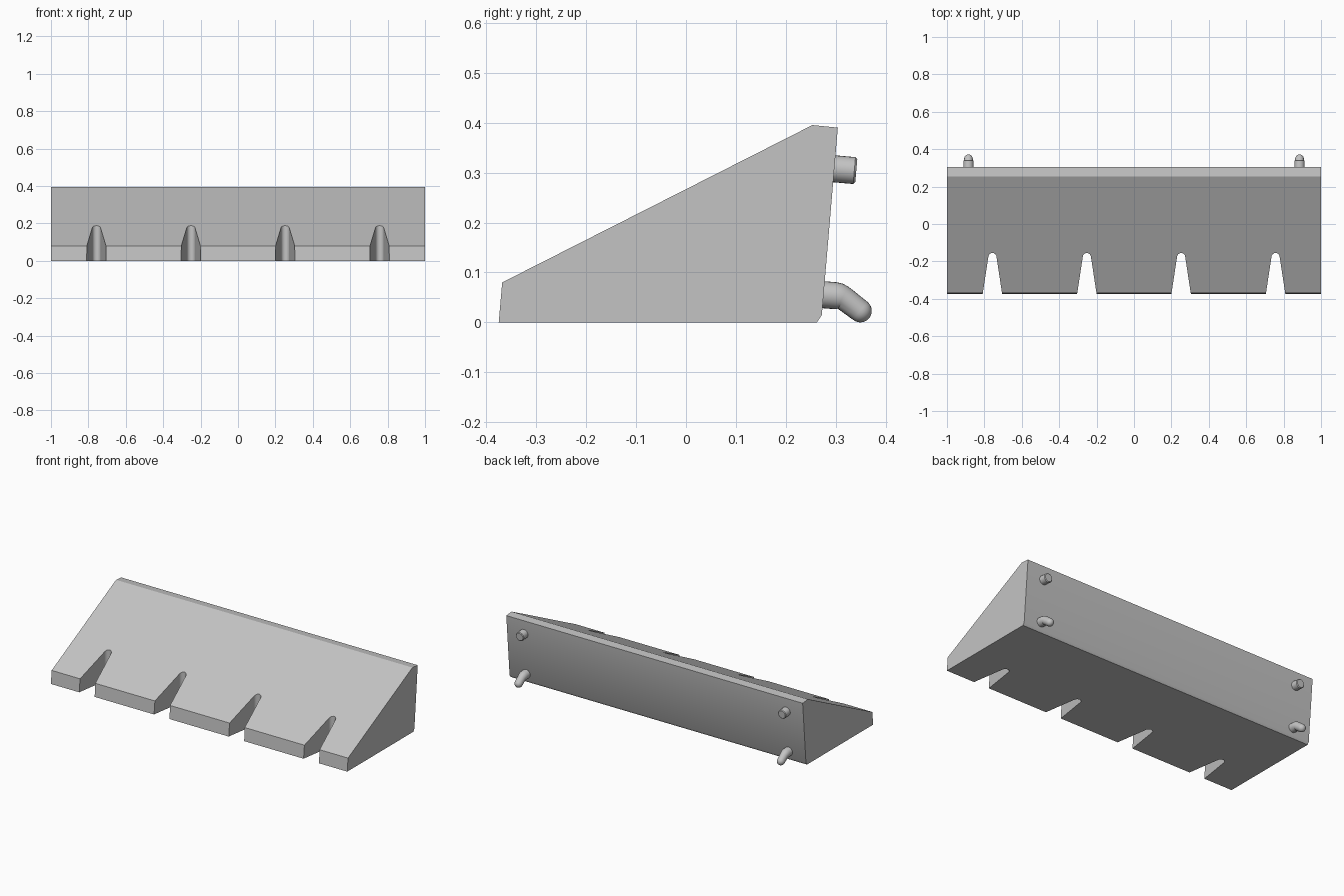
import bpy, bmesh
from math import sin, cos, pi, radians

cube = bpy.data.objects.get("Cube")
if cube:
    bpy.data.objects.remove(cube, do_unlink=True)

grey = bpy.data.materials.new("light_grey")
grey.use_nodes = True
grey.diffuse_color = (0.55, 0.55, 0.55, 1)
grey.node_tree.nodes["Principled BSDF"].inputs["Base Color"].default_value = (0.55, 0.55, 0.55, 1)


def finish(bm, name):
    bmesh.ops.recalc_face_normals(bm, faces=bm.faces)
    mesh = bpy.data.meshes.new(name)
    bm.to_mesh(mesh)
    bm.free()
    mesh.materials.append(grey)
    obj = bpy.data.objects.new(name, mesh)
    bpy.context.collection.objects.link(obj)
    return obj


def smooth(obj):
    bpy.ops.object.select_all(action='DESELECT')
    obj.select_set(True)
    bpy.context.view_layer.objects.active = obj
    bpy.ops.object.shade_smooth_by_angle(angle=radians(30))


def prism(bm, points, offset):
    face = bm.faces.new([bm.verts.new(p) for p in points])
    ext = bmesh.ops.extrude_face_region(bm, geom=[face])
    verts = [v for v in ext["geom"] if isinstance(v, bmesh.types.BMVert)]
    bmesh.ops.translate(bm, verts=verts, vec=offset)


# Wedge body: side profile run along x
profile = [(-0.375, 0), (-0.368, 0.08), (0.253, 0.395),
           (0.304, 0.39), (0.272, 0.015), (0.262, 0)]
bm = bmesh.new()
prism(bm, [(-1, y, z) for y, z in profile], (2, 0, 0))
body = finish(bm, "wedge_body")

# Four tapered, round-ended notches cut straight down through the front edge
bm = bmesh.new()
for cx in (-0.757, -0.252, 0.252, 0.757):
    r, cy = 0.022, -0.177
    arc = [(cx + r * cos(i * pi / 12), cy + r * sin(i * pi / 12)) for i in range(13)]
    plan = [(cx + 0.056, -0.4)] + arc + [(cx - 0.056, -0.4)]
    prism(bm, [(x, y, -0.1) for x, y in plan], (0, 0, 0.6))
cutter = finish(bm, "notch_cutter")
cutter.hide_render = True

cut = body.modifiers.new("notches", 'BOOLEAN')
cut.operation = 'DIFFERENCE'
cut.solver = 'EXACT'
cut.object = cutter
bpy.context.view_layer.objects.active = body
bpy.ops.object.modifier_apply(modifier=cut.name)
bpy.data.objects.remove(cutter, do_unlink=True)
smooth(body)


def sweep(name, x, stations, sides=24):
    """Round bar through (y, z, heading, radius) stations, capped at both ends."""
    bm = bmesh.new()
    rings = []
    for y, z, a, r in stations:
        rings.append([bm.verts.new((x + r * cos(t), y - r * sin(t) * sin(a), z + r * sin(t) * cos(a)))
                      for t in (2 * pi * i / sides for i in range(sides))])
    for lo, hi in zip(rings, rings[1:]):
        for i in range(sides):
            j = (i + 1) % sides
            bm.faces.new((lo[i], lo[j], hi[j], hi[i]))
    bm.faces.new(rings[0])
    bm.faces.new(rings[-1])
    smooth(finish(bm, name))


# Straight upper pegs and bent lower hooks, square to the leaning back
lean, droop = radians(-4.9), radians(-40)
for side, x in (("left", 0.885), ("right", -0.885)):
    sweep("upper_peg_" + side, x, [
        (0.28, 0.309, lean, 0.027), (0.337, 0.304, lean, 0.027), (0.341, 0.304, lean, 0.023)])

    hook = [(0.255, 0.057, lean, 0.027), (0.299, 0.0535, lean, 0.027),
            (0.307, 0.052, radians(-15), 0.0265), (0.313, 0.049, radians(-27), 0.0255),
            (0.319, 0.046, droop, 0.024)]
    tip_r = 0.023
    for i in range(7):
        p = i * radians(14)
        reach = tip_r * sin(p)
        hook.append((0.349 + reach * cos(droop), 0.023 + reach * sin(droop), droop, tip_r * cos(p)))
    sweep("lower_hook_" + side, x, hook)
